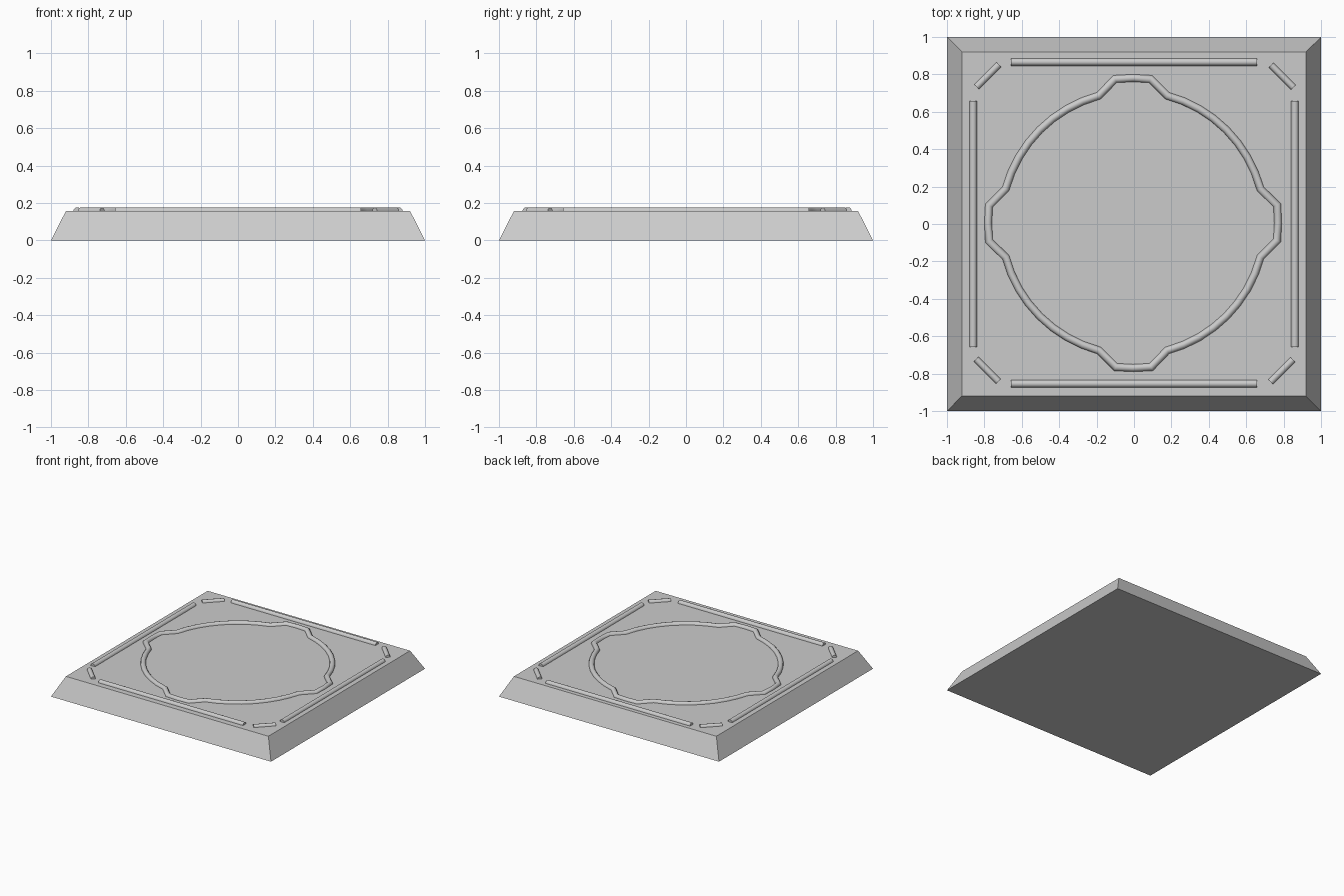
import bpy, bmesh, math
from mathutils import Vector

if "Cube" in bpy.data.objects:
    bpy.data.objects.remove(bpy.data.objects["Cube"])

TOP = 0.157   # height of the slab's upper face


def finish(name, bm, smooth=False):
    bmesh.ops.recalc_face_normals(bm, faces=bm.faces[:])
    mesh = bpy.data.meshes.new(name)
    bm.to_mesh(mesh)
    bm.free()
    ob = bpy.data.objects.new(name, mesh)
    bpy.context.collection.objects.link(ob)
    if smooth:
        bpy.ops.object.select_all(action='DESELECT')
        ob.select_set(True)
        bpy.context.view_layer.objects.active = ob
        bpy.ops.object.shade_smooth_by_angle(angle=math.radians(35))
    return ob


def ridge(name, path, closed=False, radius=0.02):
    """Sweep a half-round section along a flat path with mitred joints."""
    section = [(radius * math.cos(a), radius * math.sin(a))
               for a in (math.pi * k / 6 for k in range(7))]
    section = [(radius, -0.007)] + section + [(-radius, -0.007)]
    pts = [Vector(p) for p in path]
    n = len(pts)
    bm = bmesh.new()
    loops = []
    for i, p in enumerate(pts):
        before = pts[i - 1] if closed or i > 0 else None
        after = pts[(i + 1) % n] if closed or i < n - 1 else None
        d0 = (p - before).normalized() if before else (after - p).normalized()
        d1 = (after - p).normalized() if after else d0
        t = (d0 + d1).normalized()
        side = Vector((t.y, -t.x)) / t.dot(d0)
        loops.append([bm.verts.new((p.x + side.x * u, p.y + side.y * u, TOP + h))
                      for u, h in section])
    m = len(section)
    for i in range(n if closed else n - 1):
        a, b = loops[i], loops[(i + 1) % n]
        for k in range(m):
            bm.faces.new((a[k], a[(k + 1) % m], b[(k + 1) % m], b[k]))
    if not closed:
        bm.faces.new(loops[0])
        bm.faces.new(loops[-1])
    return finish(name, bm, True)


def turn(p, quarter):
    for _ in range(quarter):
        p = (-p[1], p[0])
    return p


# Bevelled slab
bm = bmesh.new()
bmesh.ops.create_cube(bm, size=2)
for v in bm.verts:
    s = 0.92 if v.co.z > 0 else 1.0
    v.co = (v.co.x * s, v.co.y * s, TOP if v.co.z > 0 else 0)
finish("slab", bm)

# Central ring: four arcs joined by four outward tabs
ring = []
for q in range(4):
    tab = [(0.77, -0.093), (0.775, 0.0), (0.77, 0.097)]
    arc = [(0.705 * math.cos(a), 0.705 * math.sin(a))
           for a in (math.radians(15 + 60 * k / 8) for k in range(9))]
    ring += [turn(p, q) for p in tab + arc]
ring = [(x - 0.005, y + 0.005) for x, y in ring]
ridge("central_ring", ring, closed=True)

# Long border bars and short diagonal corner bars
for q in range(4):
    bar = [turn(p, q) for p in ((0.86, -0.657), (0.86, 0.657))]
    if q % 2:
        bar = [(x, y + 0.006) for x, y in bar]
    ridge(f"border_bar_{q + 1}", bar)
    corner = [turn(p, q) for p in ((0.73, 0.845), (0.848, 0.727))]
    ridge(f"corner_bar_{q + 1}", [(x + 0.004, y + 0.004) for x, y in corner], radius=0.018)
